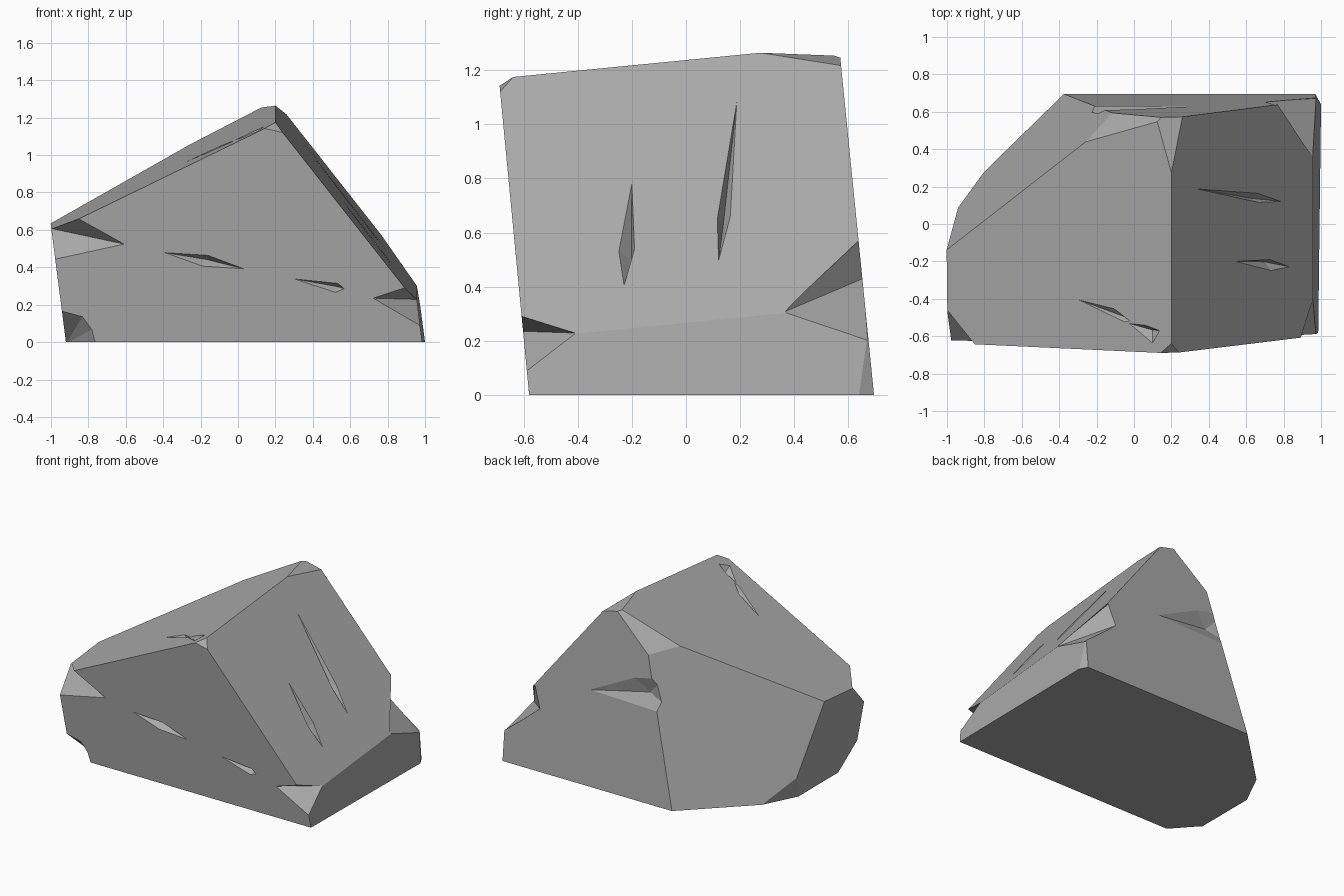
import bpy
import bmesh
from mathutils import Vector as V

cube = bpy.data.objects.get("Cube")
if cube:
    bpy.data.objects.remove(cube, do_unlink=True)

stone = bpy.data.materials.new("stone_grey")
stone.use_nodes = True
GREY = (0.4, 0.4, 0.4, 1)
stone.diffuse_color = GREY
stone.node_tree.nodes["Principled BSDF"].inputs["Base Color"].default_value = GREY


def make_object(name, bm):
    bmesh.ops.recalc_face_normals(bm, faces=bm.faces[:])
    mesh = bpy.data.meshes.new(name)
    bm.to_mesh(mesh)
    bm.free()
    mesh.materials.append(stone)
    obj = bpy.data.objects.new(name, mesh)
    bpy.context.collection.objects.link(obj)
    return obj


def slice_off(bm, a, b, c):
    """Cut away everything beyond the plane through three points."""
    a, b, c = V(a), V(b), V(c)
    n = (b - a).cross(c - a).normalized()
    if n.dot(V((0, 0, 0.4)) - a) > 0:
        n = -n
    geom = bm.verts[:] + bm.edges[:] + bm.faces[:]
    bmesh.ops.bisect_plane(bm, geom=geom, dist=1e-5, plane_co=a, plane_no=n,
                           clear_outer=True)
    rim = [e for e in bm.edges if e.is_boundary]
    if rim:
        bmesh.ops.holes_fill(bm, edges=rim, sides=0)


# Main block: a large box cut down by planes
bm = bmesh.new()
bmesh.ops.create_cube(bm, size=4)
bmesh.ops.translate(bm, verts=bm.verts[:], vec=(0, 0, 2))
ridge = (0.2, -0.64, 1.175), (0.2, 0.28, 1.265)
planes = [
    ((-1, -0.58, 0), (1, -0.58, 0), (0, -0.69, 1.15)),                  # front
    ((-1, 0.695, 0), (1, 0.695, 0), (0, 0.57, 1.25)),                   # back
    (*ridge, (-0.86, -0.64, 0.655)),                                    # long slope
    (*ridge, (0.95, -0.4, 0.235)),                                      # steep slope
    ((0.985, -0.58, 0), (1, 0.64, 0), (0.957, 0, 0.26)),                # right end
    ((-0.92, 0, 0), (-0.92, -0.4, 0), (-1, -0.3, 0.62)),                # left end
    ((-0.38, 0.69, 0), (-0.8, 0.28, 0), (-0.96, -0.1, 0.64)),           # back diagonal
    ((-0.8, 0.28, 0), (-0.92, 0.04, 0), (-0.93, 0.11, 0.16)),           # left base bevel
    ((-0.25, 0.5, 1.0), (0, 0.57, 1.13), (-0.16, 0.6, 0.97)),           # rear rim bevel
    ((0.2, 0.28, 1.264), (0.13, 0.57, 1.25), (0.25, 0.57, 1.22)),       # ridge rear bevel
    ((0.2, -0.64, 1.174), (0.15, -0.69, 1.14), (0.25, -0.69, 1.115)),   # ridge front bevel
    ((1, 0.64, 0), (0.97, 0.694, 0), (0.975, 0.665, 0.2)),              # right rear bevel
]
for p in planes:
    slice_off(bm, *p)
rock = make_object("rock", bm)


def carve(points):
    """Subtract the convex hull of the points from the rock."""
    cb = bmesh.new()
    for p in points:
        cb.verts.new(p)
    res = bmesh.ops.convex_hull(cb, input=cb.verts[:])
    spare = {g for g in res["geom_interior"] if isinstance(g, bmesh.types.BMVert)}
    bmesh.ops.delete(cb, geom=list(spare), context='VERTS')
    cutter = make_object("cutter", cb)
    cutter.hide_render = True
    mod = rock.modifiers.new("carve", 'BOOLEAN')
    mod.operation, mod.solver, mod.object = 'DIFFERENCE', 'EXACT', cutter
    bpy.context.view_layer.objects.active = rock
    bpy.ops.object.modifier_apply(modifier=mod.name)
    bpy.data.objects.remove(cutter, do_unlink=True)


# Broken corners
carve([(-0.59, -0.638, 0.52), (-0.87, -0.635, 0.54), (-0.98, -0.625, 0.44),
       (-1.01, -0.46, 0.61), (-0.86, -0.645, 0.665), (-0.85, -0.6, 0.59),
       (-1.1, -0.75, 0.6)])
carve([(-0.92, -0.4, -0.01), (-0.76, -0.58, -0.01), (-0.78, -0.59, 0.07),
       (-0.83, -0.598, 0.14), (-0.945, -0.6, 0.17), (-1.1, -0.8, 0.05),
       (-1, -0.7, -0.05)])
carve([(0.72, -0.605, 0.235), (0.9, -0.612, 0.295), (0.965, -0.4, 0.228),
       (0.985, -0.59, 0.08), (0.9, -0.53, 0.225), (1.1, -0.75, 0.24)])
carve([(0.957, 0.36, 0.305), (0.75, 0.64, 0.58), (0.7, 0.655, 0.43),
       (0.975, 0.672, 0.2), (0.98, 0.61, 0.24), (0.92, 0.55, 0.33),
       (1.1, 0.8, 0.5)])
# Rear edge hollow
carve([(0.37, 0.635, 0.65), (0, 0.62, 0.85), (-0.24, 0.605, 0.87),
       (-0.34, 0.62, 0.66), (-0.28, 0.67, 0.58), (-0.12, 0.575, 0.74),
       (-0.2, 0.72, 0.72)])


# Gashes: thin lens cuts with a sunken valley point
def on_front(x, z):
    return V((x, -0.58 - 0.0957 * z, z))


def on_steep(y, z):
    return V((0.2 + (1.175 + 0.098 * (y + 0.64) - z) / 1.285, y, z))


def on_long(x, y):
    return V((x, y, 1.175 + 0.49 * (x - 0.2) + 0.098 * (y + 0.64)))


def gash(surface, normal, outline, valley, depth):
    n = V(normal).normalized()
    rim = [surface(*p) + n * 0.002 for p in outline]
    bottom = surface(*valley)
    carve(rim + [bottom - n * depth, bottom + n * 0.06])


FRONT, STEEP, LONG = (0, -1, -0.1), (0.79, -0.06, 0.61), (-0.44, -0.09, 0.9)
gash(on_front, FRONT, [(-0.4, 0.48), (-0.16, 0.465), (0.04, 0.39), (-0.19, 0.405)],
     (-0.17, 0.437), 0.05)
gash(on_front, FRONT, [(0.29, 0.34), (0.535, 0.315), (0.57, 0.285), (0.52, 0.265)],
     (0.53, 0.293), 0.04)
gash(on_steep, STEEP, [(0.19, 1.1), (0.115, 0.65), (0.12, 0.49), (0.165, 0.66)],
     (0.135, 0.66), 0.05)
gash(on_steep, STEEP, [(-0.2, 0.79), (-0.25, 0.53), (-0.23, 0.4), (-0.19, 0.54)],
     (-0.205, 0.53), 0.05)
gash(on_long, LONG, [(-0.31, -0.4), (-0.11, -0.45), (-0.02, -0.52), (-0.05, -0.525)],
     (-0.06, -0.5), 0.03)
gash(on_long, LONG, [(-0.03, -0.53), (0.06, -0.54), (0.14, -0.57), (0.1, -0.64), (0.04, -0.58)],
     (0.08, -0.57), 0.04)

for poly in rock.data.polygons:
    poly.use_smooth = False
